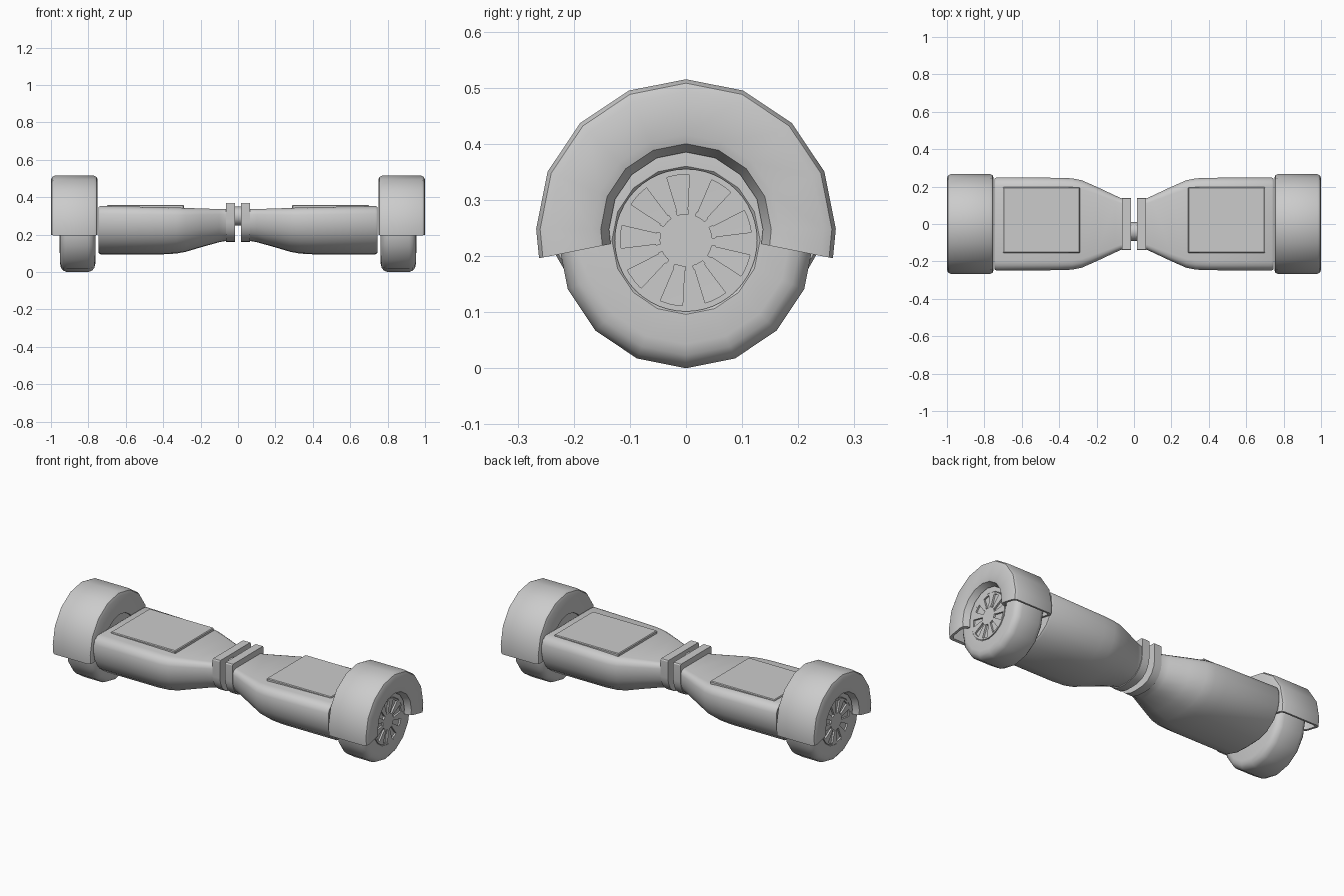
import bpy, bmesh
from math import sin, cos, radians, pi

if "Cube" in bpy.data.objects:
    bpy.data.objects.remove(bpy.data.objects["Cube"])


def finish(name, bm, mirror=True):
    bmesh.ops.remove_doubles(bm, verts=bm.verts, dist=1e-5)
    bmesh.ops.recalc_face_normals(bm, faces=bm.faces)
    me = bpy.data.meshes.new(name)
    bm.to_mesh(me)
    bm.free()
    ob = bpy.data.objects.new(name, me)
    bpy.context.collection.objects.link(ob)
    bpy.ops.object.select_all(action='DESELECT')
    ob.select_set(True)
    bpy.context.view_layer.objects.active = ob
    bpy.ops.object.shade_smooth_by_angle(angle=radians(32))
    if mirror:
        ob.modifiers.new("mirror", 'MIRROR').use_mirror_merge = False
    return ob


def sweep(bm, profile, zc, a0=0, a1=360, n=16):
    """Turn a closed (x, radius) profile about the wheel axis."""
    rings = []
    for i in range(n + 1):
        a = radians(a0 + (a1 - a0) * i / n)
        rings.append([bm.verts.new((x, r * cos(a), zc + r * sin(a))) for x, r in profile])
    m = len(profile)
    for p, q in zip(rings, rings[1:]):
        for j in range(m):
            k = (j + 1) % m
            bm.faces.new((p[j], p[k], q[k], q[j]))
    if a1 - a0 < 360:
        bm.faces.new(rings[0])
        bm.faces.new(rings[-1])


def loft(name, half, stations):
    """Skin a mirrored (width, height) section through (x, half_width, bottom, top)."""
    bm = bmesh.new()
    section = half + [(-u, v) for u, v in reversed(half) if u > 0]
    rings = [[bm.verts.new((x, u * w, b + v * (t - b))) for u, v in section]
             for x, w, b, t in stations]
    m = len(section)
    for p, q in zip(rings, rings[1:]):
        for j in range(m):
            k = (j + 1) % m
            bm.faces.new((p[j], p[k], q[k], q[j]))
    bm.faces.new(rings[0])
    bm.faces.new(rings[-1])
    return finish(name, bm)


def box(name, x0, x1, y0, y1, z0, z1, bevel):
    bm = bmesh.new()
    bmesh.ops.create_cube(bm, size=1)
    for v in bm.verts:
        v.co = ((x0 + x1) / 2 + v.co.x * (x1 - x0), (y0 + y1) / 2 + v.co.y * (y1 - y0),
                (z0 + z1) / 2 + v.co.z * (z1 - z0))
    bmesh.ops.bevel(bm, geom=bm.edges[:], offset=bevel, segments=1, affect='EDGES')
    return finish(name, bm)


# Body halves: rounded belly, flat deck, tapering to the centre
belly = [(0, 0), (.33, .015), (.62, .1), (.84, .26), (.96, .46), (1, .64),
         (1, .84), (.96, .93), (.89, .98), (.8, 1)]
loft("body", belly, [
    (.03, .135, .165, .337), (.07, .138, .165, .337), (.10, .152, .17 - .01, .337),
    (.20, .199, .132, .340), (.28, .234, .108, .343), (.33, .244, .099, .345),
    (.40, .247, .095, .347), (.735, .249, .095, .353), (.745, .244, .101, .348)])

# Centre collars with raised square top
collar = [(0, 0), (.33, .015), (.62, .08), (.84, .21), (.96, .37), (1, .52), (1, .97), (.97, 1)]
loft("centre_collar", collar, [(.017, .14, .16, .37), (.063, .14, .16, .37)])

# Centre pivot shaft
bm = bmesh.new()
sweep(bm, [(-.03, 0), (-.03, .05), (.03, .05), (.03, 0)], .30)
pivot = finish("pivot_shaft", bm, False)
pivot.location.y = -.04

# Foot pads
box("foot_pad", .29, .70, -.155, .197, .335, .359, .004)

# Tyres
WZ = .228
bm = bmesh.new()
sweep(bm, [(.763, 0), (.763, .185), (.768, .205), (.78, .22), (.80, .228), (.915, .228),
           (.935, .22), (.947, .205), (.951, .185), (.951, .132), (.945, .126), (.942, 0)], WZ)
finish("tyre", bm)

# Wheel hub: rim ring, centre cap, spokes and slotted inner ring
def band(r0, r1, x=.954):
    return [(.935, r0), (.935, r1), (x, r1), (x, r0)]

bm = bmesh.new()
sweep(bm, band(.117, .127), WZ, n=48)
finish("hub_rim", bm)
bm = bmesh.new()
sweep(bm, band(0, .047), WZ, n=32)
finish("hub_cap", bm)
SPOKES = 9
for name, r0, r1, width in (("hub_spokes", .054, .118, 20), ("hub_inner_ring", .046, .0545, 16)):
    bm = bmesh.new()
    for i in range(SPOKES):
        a = 77 + i * 360 / SPOKES
        sweep(bm, band(r0, r1), WZ, a - width / 2, a + width / 2, 3)
    me = finish(name, bm)

# Fenders: hollow arched shells over the wheels
bm = bmesh.new()
sweep(bm, [(.75, .14), (.75, .245), (.756, .26), (.77, .267), (.98, .267), (.994, .26),
           (1.0, .245), (.999, .168), (.994, .152), (.96, .137), (.957, .147), (.98, .165),
           (.986, .18), (.986, .24), (.975, .252), (.775, .252), (.762, .24), (.762, .14)],
      .248, -11.25, 0, 1)
sweep(bm, [(.75, .14), (.75, .245), (.756, .26), (.77, .267), (.98, .267), (.994, .26),
           (1.0, .245), (.999, .168), (.994, .152), (.96, .137), (.957, .147), (.98, .165),
           (.986, .18), (.986, .24), (.975, .252), (.775, .252), (.762, .24), (.762, .14)],
      .248, 0, 180, 8)
sweep(bm, [(.75, .14), (.75, .245), (.756, .26), (.77, .267), (.98, .267), (.994, .26),
           (1.0, .245), (.999, .168), (.994, .152), (.96, .137), (.957, .147), (.98, .165),
           (.986, .18), (.986, .24), (.975, .252), (.775, .252), (.762, .24), (.762, .14)],
      .248, 180, 191.25, 1)
bmesh.ops.remove_doubles(bm, verts=bm.verts, dist=1e-5)
inner = [f for f in bm.faces if len(f.verts) > 4 and abs(f.calc_center_median().z - .248) < 1e-4]
bmesh.ops.delete(bm, geom=inner, context='FACES_ONLY')
finish("fender", bm)
